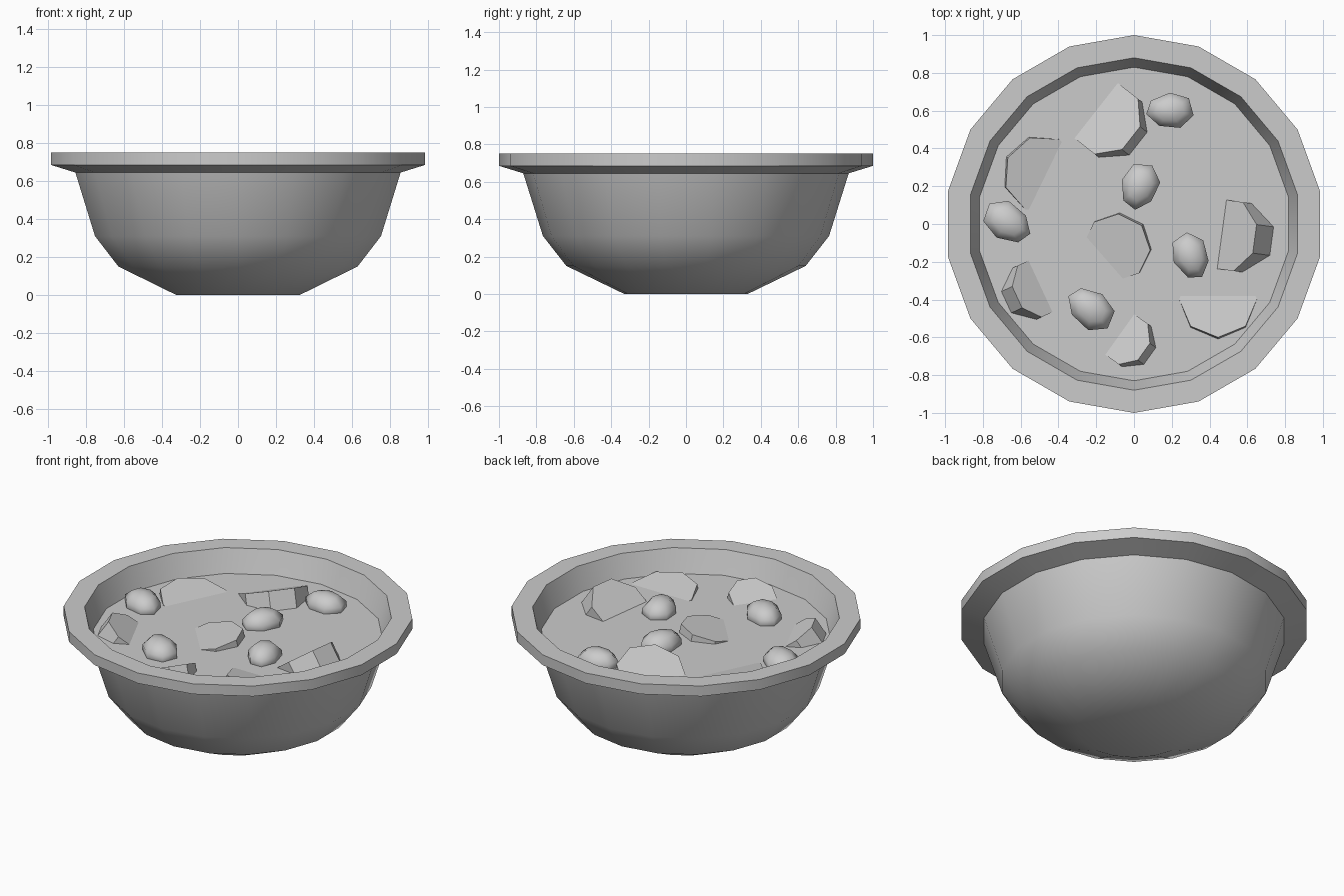
import bpy, bmesh, math
from mathutils import Matrix, Vector

cube = bpy.data.objects.get("Cube")
if cube:
    bpy.data.objects.remove(cube)

grey = bpy.data.materials.new("plain_grey")
grey.use_nodes = True
grey.diffuse_color = (0.6, 0.6, 0.6, 1)
grey.node_tree.nodes["Principled BSDF"].inputs["Base Color"].default_value = (0.6, 0.6, 0.6, 1)

SIDES = 18
FILL_Z = 0.61


def finish(name, bm, angle):
    bmesh.ops.recalc_face_normals(bm, faces=bm.faces)
    mesh = bpy.data.meshes.new(name)
    bm.to_mesh(mesh)
    bm.free()
    mesh.materials.append(grey)
    obj = bpy.data.objects.new(name, mesh)
    bpy.context.collection.objects.link(obj)
    bpy.ops.object.select_all(action="DESELECT")
    obj.select_set(True)
    bpy.context.view_layer.objects.active = obj
    bpy.ops.object.shade_smooth_by_angle(angle=math.radians(angle))
    return obj


def lathe(name, profile):
    """Spin (radius, height) points into rings and cap both ends."""
    bm = bmesh.new()
    rings = []
    for r, z in profile:
        ring = []
        for i in range(SIDES):
            a = math.pi / 2 + math.tau * i / SIDES
            ring.append(bm.verts.new((r * math.cos(a), r * math.sin(a), z)))
        rings.append(ring)
    for low, high in zip(rings, rings[1:]):
        for i in range(SIDES):
            j = (i + 1) % SIDES
            bm.faces.new((low[i], low[j], high[j], high[i]))
    bm.faces.new(rings[0])
    bm.faces.new(rings[-1])
    return finish(name, bm, 30)


def slice_chunk(name, start, end, reach, slope, phase):
    """Tilted octagonal slice; start-end is where its face meets the filling."""
    a, b = Vector((*start, FILL_Z)), Vector((*end, FILL_Z))
    along = (b - a).normalized()
    uphill = Vector((-along.y, along.x, 0))
    tilt = math.atan(slope)
    rise = (uphill * math.cos(tilt) + Vector((0, 0, math.sin(tilt)))).normalized()
    normal = rise.cross(along)
    if normal.z < 0:
        normal = -normal
    height = reach / math.cos(tilt)
    half = (b - a).length / 2
    radius = (half ** 2 + height ** 2) / (2 * height)
    centre = (a + b) / 2 + rise * (height - radius)
    depth = reach * slope / math.cos(tilt) + 0.01
    if phase:
        radius *= 1.05
    bm = bmesh.new()
    top, base = [], []
    for i in range(8):
        t = math.tau * (i + phase) / 8
        p = centre + radius * (rise * math.cos(t) + along * math.sin(t))
        top.append(bm.verts.new(p))
        base.append(bm.verts.new(p - normal * depth))
    bm.faces.new(top)
    bm.faces.new(base)
    for i in range(8):
        j = (i + 1) % 8
        bm.faces.new((top[i], top[j], base[j], base[i]))
    return finish(name, bm, 30)


def nugget(name, x, y, turn, length, width):
    """Rounded lump half sunk in the filling."""
    bm = bmesh.new()
    bmesh.ops.create_uvsphere(bm, u_segments=7, v_segments=5, radius=1)
    for v in bm.verts:
        v.co.y *= 1 + 0.15 * v.co.x
    place = (Matrix.Translation((x, y, FILL_Z + 0.01))
             @ Matrix.Rotation(math.radians(turn), 4, "Z")
             @ Matrix.Diagonal((length / 2, width / 2, 0.08, 1)))
    bm.transform(place)
    return finish(name, bm, 80)


# Bowl with a broad rim, outside then inside
lathe("bowl", [(0.33, 0), (0.64, 0.15), (0.765, 0.31), (0.87, 0.645),
               (1.0, 0.685), (1.0, 0.75), (0.88, 0.75), (0.83, FILL_Z),
               (0.72, 0.32), (0.55, 0.17), (0.3, 0.06)])

# Filling
lathe("filling", [(0.78, FILL_Z - 0.08), (0.832, FILL_Z)])

# Tilted slices: waterline ends, plan reach, slope, phase
slices = [
    ((-0.31, 0.46), (-0.09, 0.74), 0.24, 0.45, 0.5),
    ((-0.56, 0.07), (-0.38, 0.44), 0.22, 0.20, 0),
    ((0.44, -0.24), (0.49, 0.13), 0.18, 0.72, 0.5),
    ((0.24, -0.38), (0.65, -0.38), 0.22, 0.20, 0),
    ((-0.26, -0.06), (-0.05, -0.30), 0.26, 0.20, 0),
    ((-0.43, -0.47), (-0.56, -0.19), 0.14, 0.68, 0.5),
    ((-0.15, -0.69), (0.0, -0.48), 0.16, 0.50, 0.5),
]
# Ends are ordered so each slice rises towards the listed side
rising = [(1, -1), (-1, 1), (1, 0), (0, -1), (1, 1), (-1, -1), (1, -1)]
for i, ((a, b, reach, slope, phase), side) in enumerate(zip(slices, rising)):
    chord = Vector(b) - Vector(a)
    if Vector((-chord.y, chord.x)).dot(Vector(side)) < 0:
        a, b = b, a
    slice_chunk(f"slice_{i + 1}", a, b, reach, slope, phase)

# Rounded lumps
lumps = [(0.19, 0.60, 0, 0.27, 0.20), (0.03, 0.20, 70, 0.27, 0.21),
         (0.30, -0.17, 110, 0.27, 0.20), (-0.67, 0.01, 145, 0.29, 0.21),
         (-0.23, -0.45, -38, 0.29, 0.21)]
for i, lump in enumerate(lumps):
    nugget(f"lump_{i + 1}", *lump)
